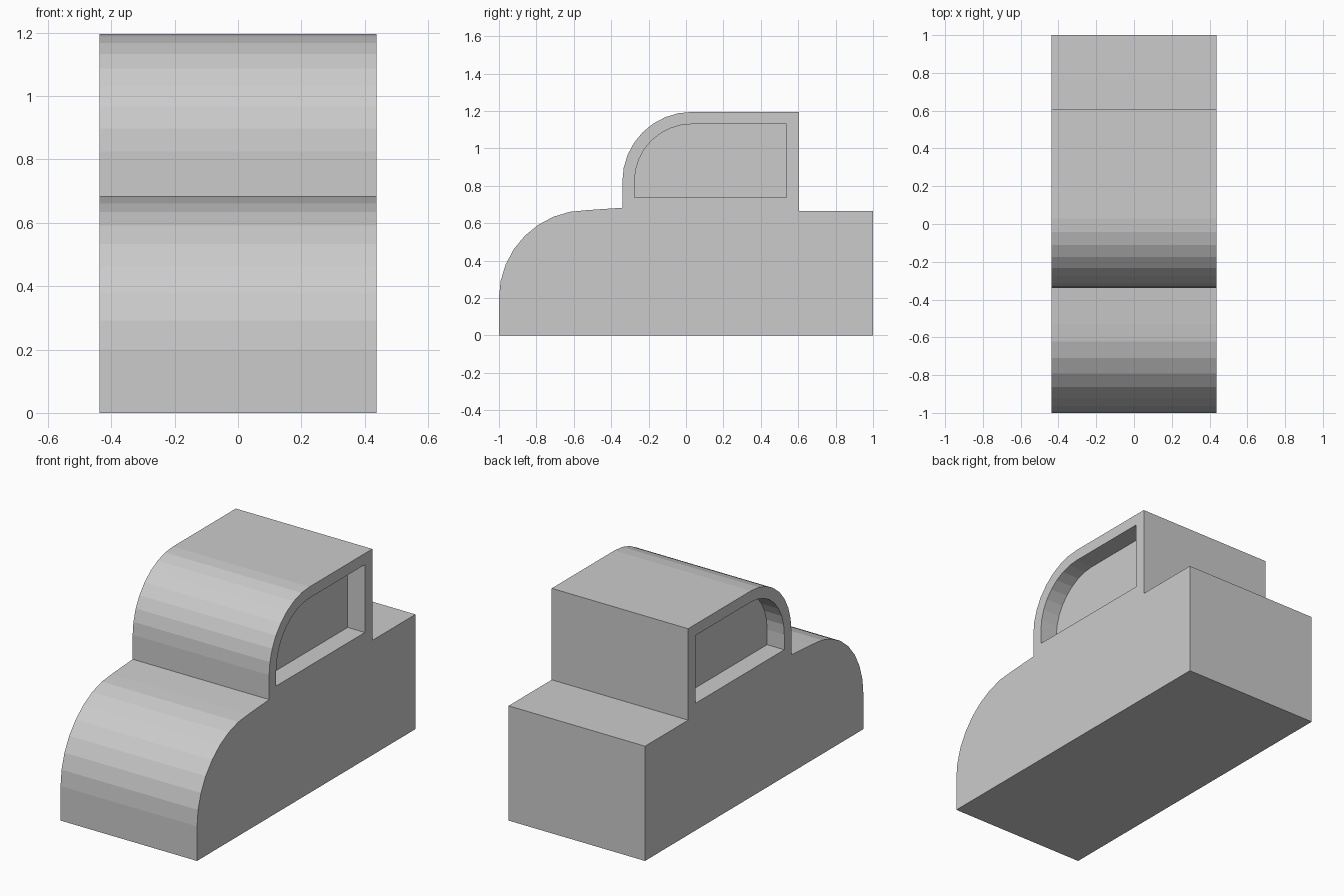
import bpy, bmesh
from math import sin, cos, pi

if "Cube" in bpy.data.objects:
    bpy.data.objects.remove(bpy.data.objects["Cube"])

HALF_W = 0.4375      # half the width of the truck
WINDOW_DEPTH = 0.11  # how far each side window is sunk in


def quarter_arc(cy, cz, r, steps=8):
    """Points (y, z) from the front of a quarter circle up to its top."""
    return [(cy - r * cos(pi / 2 * i / steps), cz + r * sin(pi / 2 * i / steps))
            for i in range(steps + 1)]


def prism(bm, profile, x0, x1):
    """Extrude a closed (y, z) profile from x0 to x1."""
    face = bm.faces.new([bm.verts.new((x0, y, z)) for y, z in profile])
    new = bmesh.ops.extrude_face_region(bm, geom=[face], use_keep_orig=True)["geom"]
    verts = [v for v in new if isinstance(v, bmesh.types.BMVert)]
    bmesh.ops.translate(bm, verts=verts, vec=(x1 - x0, 0, 0))


def make_object(name, bm):
    bmesh.ops.recalc_face_normals(bm, faces=bm.faces[:])
    mesh = bpy.data.meshes.new(name)
    bm.to_mesh(mesh)
    bm.free()
    obj = bpy.data.objects.new(name, mesh)
    bpy.context.collection.objects.link(obj)
    return obj


# Truck body: rounded hood, rounded cab, flat bed
body_profile = (
    [(-1.0, 0.0)]
    + quarter_arc(-0.53, 0.20, 0.47)
    + [(-0.34, 0.683)]
    + quarter_arc(0.03, 0.825, 0.37)
    + [(0.605, 1.195), (0.605, 0.665), (1.0, 0.665), (1.0, 0.0)]
)
bm = bmesh.new()
prism(bm, body_profile, -HALF_W, HALF_W)
body = make_object("truck_body", bm)

# Sunken side windows, concentric with the cab curve, one cutter per side
window_profile = (
    [(-0.275, 0.737)]
    + quarter_arc(0.03, 0.825, 0.305)
    + [(0.537, 1.13), (0.537, 0.737)]
)
bm = bmesh.new()
for side in (-1, 1):
    prism(bm, window_profile, side * (HALF_W - WINDOW_DEPTH), side * (HALF_W + 0.1))
cutter = make_object("window_cutter", bm)
cutter.hide_render = True

cut = body.modifiers.new("windows", 'BOOLEAN')
cut.operation = 'DIFFERENCE'
cut.solver = 'EXACT'
cut.object = cutter

# Apply the cut and remove the helper
bpy.context.view_layer.objects.active = body
body.select_set(True)
bpy.ops.object.modifier_apply(modifier=cut.name)
bpy.data.objects.remove(cutter)
